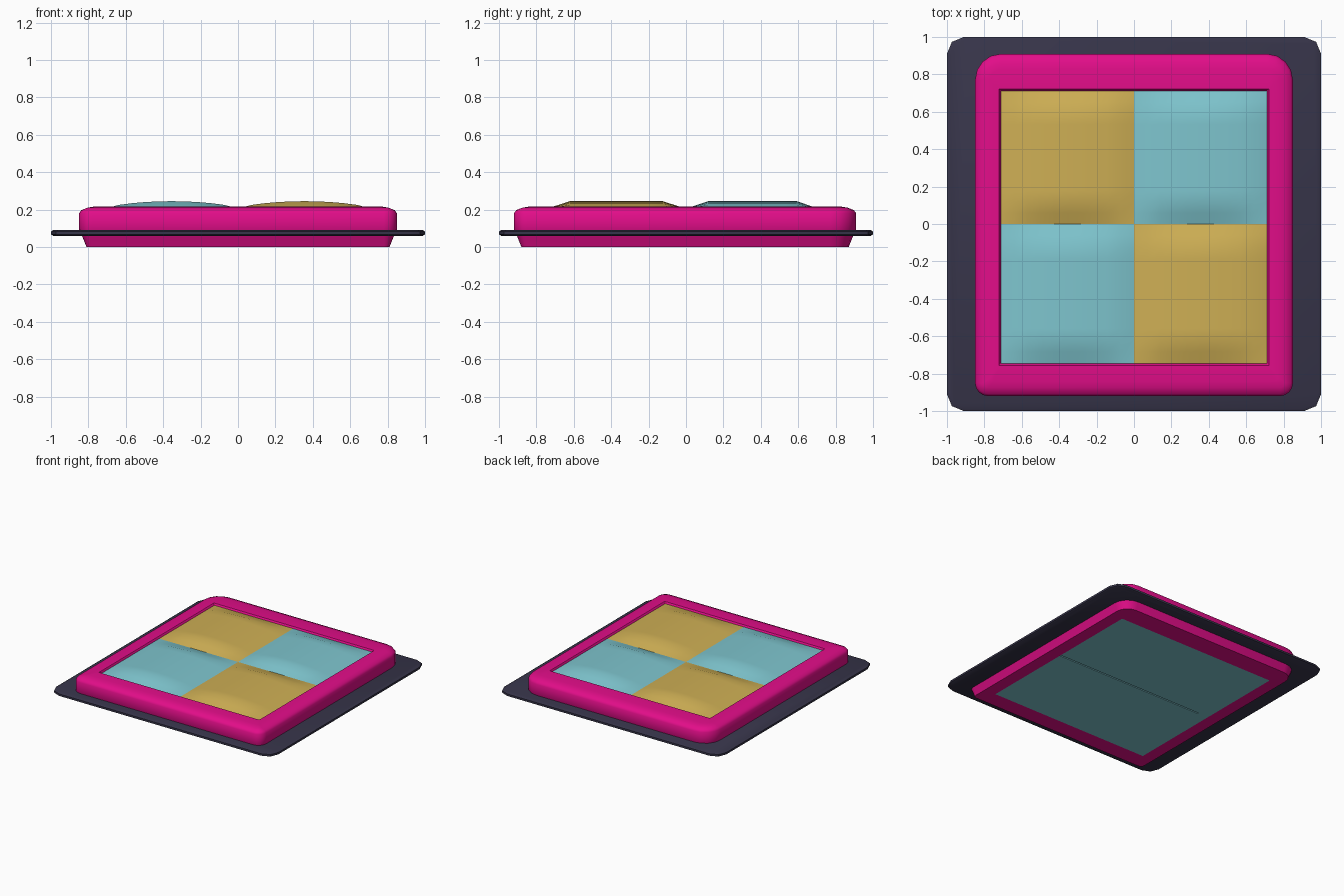
import bpy, bmesh
from math import sin, cos, pi, radians

cube = bpy.data.objects.get("Cube")
if cube:
    bpy.data.objects.remove(cube)


def material(name, colour):
    m = bpy.data.materials.new(name)
    m.use_nodes = True
    m.diffuse_color = (*colour, 1)
    bsdf = next(n for n in m.node_tree.nodes if n.type == 'BSDF_PRINCIPLED')
    bsdf.inputs["Base Color"].default_value = (*colour, 1)
    return m


pink = material("hot pink", (0.76, 0.004, 0.25))
teal = material("pale teal", (0.21, 0.56, 0.62))
yellow = material("mustard yellow", (0.62, 0.43, 0.09))
slate = material("dark slate", (0.038, 0.035, 0.068))


def finish(name, bm, mat, angle=40):
    bmesh.ops.recalc_face_normals(bm, faces=bm.faces)
    mesh = bpy.data.meshes.new(name)
    bm.to_mesh(mesh)
    bm.free()
    mesh.materials.append(mat)
    ob = bpy.data.objects.new(name, mesh)
    bpy.context.collection.objects.link(ob)
    bpy.ops.object.select_all(action='DESELECT')
    ob.select_set(True)
    bpy.context.view_layer.objects.active = ob
    bpy.ops.object.shade_smooth_by_angle(angle=radians(angle))
    return ob


def outline(x, front, back, r_front, r_back, steps=4):
    """Counter-clockwise rectangle with rounded corners."""
    pts = []
    corners = [(1, back, r_back, 0), (-1, back, r_back, 1),
               (-1, front, r_front, 2), (1, front, r_front, 3)]
    for sx, y, r, quarter in corners:
        sy = 1 if quarter < 2 else -1
        for i in range(steps + 1):
            a = (quarter + i / steps) * pi / 2
            pts.append((sx * (x - r) + r * cos(a), y - sy * r + r * sin(a)))
    return pts


def loft(bm, rings, closed=False):
    """Bridge rings of (outline, height) with quads."""
    loops = [[bm.verts.new((x, y, z)) for x, y in pts] for pts, z in rings]
    pairs = list(zip(loops, loops[1:]))
    if closed:
        pairs.append((loops[-1], loops[0]))
    for a, b in pairs:
        for i in range(len(a)):
            j = (i + 1) % len(a)
            bm.faces.new((a[i], a[j], b[j], b[i]))
    return loops


# Thin base plate with clipped corners and a softened rim
bm = bmesh.new()
rings = []
for inset, z in [(0.012, 0.06), (0, 0.067), (0, 0.083), (0.012, 0.09)]:
    s = 1 - inset
    rings.append((outline(s, -s, s, 0.09, 0.09, 2), z))
loops = loft(bm, rings)
bm.faces.new(loops[0])
bm.faces.new(loops[-1])
finish("base_plate", bm, slate)

# Padded frame around the window
bm = bmesh.new()
rings = []
for inset, z in [(0.04, 0), (0.02, 0.05), (0, 0.095), (0, 0.18),
                 (0.012, 0.197), (0.045, 0.21), (0.08, 0.216)]:
    rings.append((outline(0.85 - inset, -0.92 + inset, 0.91 - inset,
                          max(0.07 - inset, 0.02), 0.14 - inset), z))
for grow, z in [(0.012, 0.216), (0, 0.2), (0, 0)]:
    rings.append((outline(0.71 + grow, -0.745 - grow, 0.71 + grow,
                          0.004, 0.004), z))
loft(bm, rings, closed=True)
finish("padded_frame", bm, pink)

# Backing panel with a narrow seam slot
bm = bmesh.new()
slot = 0.005
profile = [(-0.71, -0.745), (0.71, -0.745), (0.71, -slot), (-0.62, -slot),
           (-0.62, slot), (0.71, slot), (0.71, 0.71), (-0.71, 0.71)]
panel = bm.faces.new([bm.verts.new((x, y, 0)) for x, y in profile])
walls = bmesh.ops.extrude_face_region(bm, geom=[panel])
for v in walls["geom"]:
    if isinstance(v, bmesh.types.BMVert):
        v.co.z = 0.05
finish("backing_panel", bm, teal)


# Four puffed cushions in a checker pattern
def cushion(name, x0, x1, y0, y1, mat):
    bm = bmesh.new()
    bmesh.ops.create_grid(bm, x_segments=10, y_segments=12, size=0.5)
    for v in bm.verts:
        u, w = v.co.x + 0.5, v.co.y + 0.5
        puff = max(sin(pi * u), 0) ** 0.6 * min(1, 6 * w, 6 * (1 - w))
        v.co = (x0 + u * (x1 - x0), y0 + w * (y1 - y0), 0.205 + 0.04 * puff)
    rim = [e for e in bm.edges if e.is_boundary]
    skirt = bmesh.ops.extrude_edge_only(bm, edges=rim)
    for v in skirt["geom"]:
        if isinstance(v, bmesh.types.BMVert):
            v.co.z = 0.05
    finish(name, bm, mat)


cushion("cushion_back_right", -0.71, 0, 0, 0.71, yellow)
cushion("cushion_back_left", 0, 0.71, 0, 0.71, teal)
cushion("cushion_front_right", -0.71, 0, -0.745, 0, teal)
cushion("cushion_front_left", 0, 0.71, -0.745, 0, yellow)
